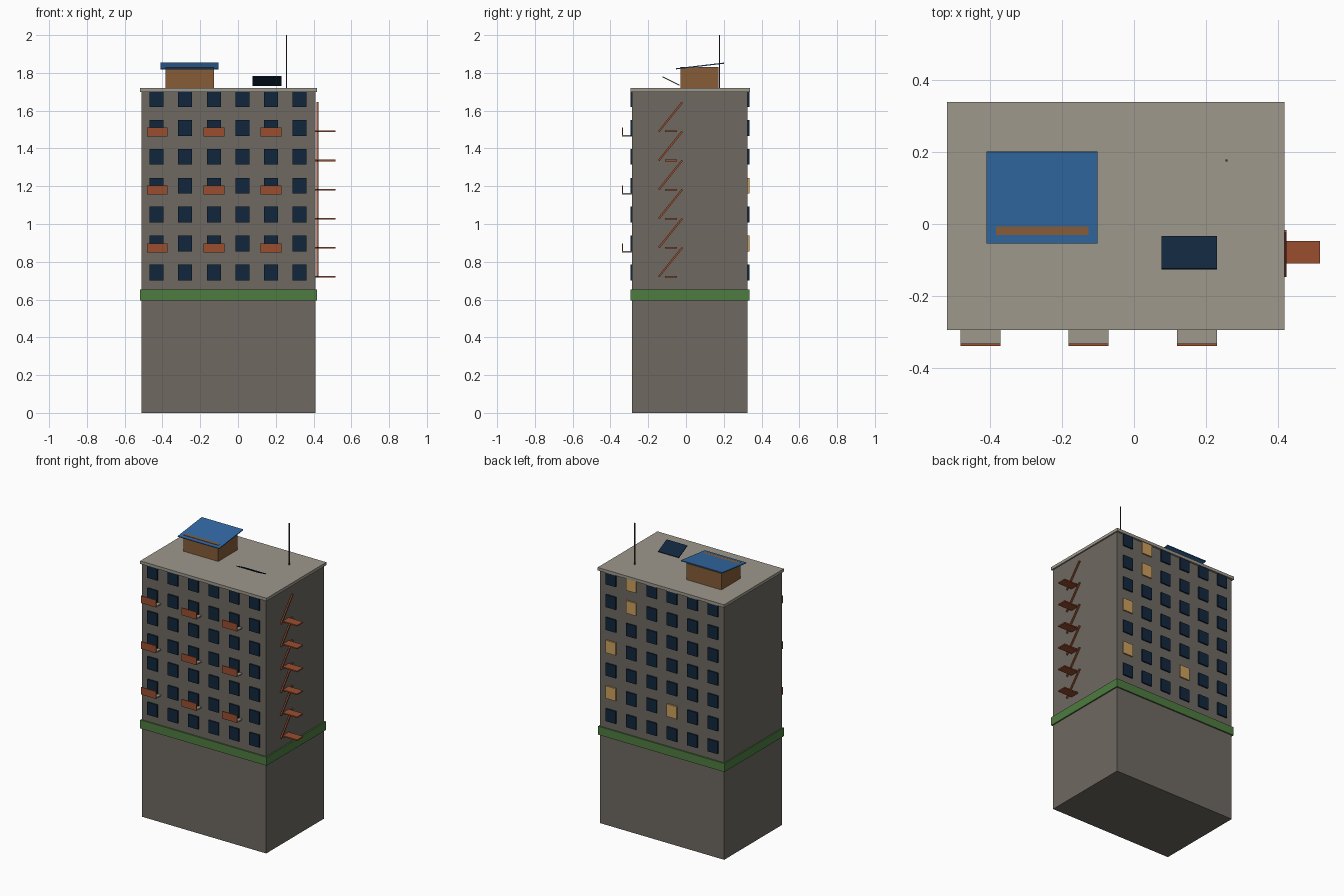
import bpy, math
from mathutils import Vector

if "Cube" in bpy.data.objects:
    bpy.data.objects.remove(bpy.data.objects["Cube"])


def material(name, r, g, b):
    lin = [(c / 255 / 12.92) if c < 11 else ((c / 255 + 0.055) / 1.055) ** 2.4 for c in (r, g, b)]
    m = bpy.data.materials.new(name)
    m.diffuse_color = (*lin, 1)
    m.use_nodes = True
    m.node_tree.nodes["Principled BSDF"].inputs["Base Color"].default_value = m.diffuse_color
    return m


wall = material("wall_grey", 110, 105, 97)
slab = material("pale_concrete", 158, 152, 140)
green = material("band_green", 78, 124, 64)
glass = material("dark_glass", 17, 38, 60)
lit = material("lit_window", 205, 160, 95)
rust = material("rust_red", 154, 78, 48)
brown = material("hut_brown", 136, 92, 56)
blue = material("tarp_blue", 50, 106, 165)
dark = material("mast_dark", 70, 60, 56)

# Unit cube faces shared by every box
CORNERS = [(x, y, z) for x in (-.5, .5) for y in (-.5, .5) for z in (-.5, .5)]
FACES = [(0, 1, 3, 2), (4, 6, 7, 5), (0, 4, 5, 1), (2, 3, 7, 6), (0, 2, 6, 4), (1, 5, 7, 3)]


def box(name, lo, hi, mat, tilt=0.0):
    """Box between two corners, optionally tilted about the x axis through its centre."""
    lo, hi = Vector(lo), Vector(hi)
    size = hi - lo
    me = bpy.data.meshes.new(name)
    me.from_pydata([(c[0] * size.x, c[1] * size.y, c[2] * size.z) for c in CORNERS], [], FACES)
    me.materials.append(mat)
    ob = bpy.data.objects.new(name, me)
    ob.location = (lo + hi) / 2
    ob.rotation_euler.x = tilt
    bpy.context.collection.objects.link(ob)
    return ob


def sloped(name, x0, x1, start, end, thick, mat):
    """Thin plate running from start (y, z) to end (y, z)."""
    dy, dz = end[0] - start[0], end[1] - start[1]
    cy, cz, half = (start[0] + end[0]) / 2, (start[1] + end[1]) / 2, math.hypot(dy, dz) / 2
    return box(name, (x0, cy - half, cz - thick / 2), (x1, cy + half, cz + thick / 2),
               mat, math.atan2(dz, dy))


# Main block, green band and roof slab
X0, X1, Y0, Y1 = -0.512, 0.41, -0.286, 0.326
box("tower", (X0, Y0, 0), (X1, Y1, 1.705), wall)
box("green_band", (-0.52, -0.295, 0.595), (0.419, 0.335, 0.652), green)
box("roof_slab", (-0.52, -0.295, 1.70), (0.419, 0.339, 1.72), slab)

# Windows, front and back; a few back windows are lit (column, row)
LIT = {(4, 6), (4, 5), (5, 3), (5, 1), (2, 1)}
for row in range(7):
    z = 0.743 + 0.1532 * row
    top = min(z + 0.042, 1.702)
    for col in range(6):
        x = -0.431 + 0.1515 * col
        box("front_window", (x - 0.037, Y0 - 0.009, z - 0.042), (x + 0.037, Y0 + 0.002, top), glass)
        box("back_window", (x - 0.037, Y1 - 0.002, z - 0.042), (x + 0.037, Y1 + 0.009, top),
            lit if (col, row) in LIT else glass)

# Balconies: thin floor with a front railing panel
for z in (0.849, 1.156, 1.463):
    for x in (-0.483, -0.182, 0.12):
        box("balcony_floor", (x, -0.335, z), (x + 0.111, Y0, z + 0.008), slab)
        box("balcony_railing", (x, -0.339, z), (x + 0.111, -0.333, z + 0.049), rust)

# Fire escape: landings and inclined stair rails
for i in range(6):
    z = 0.721 + 0.1538 * i
    box("escape_landing", (X1 - 0.002, -0.11, z - 0.004), (0.517, -0.048, z + 0.004), rust)
    sloped("escape_stair", 0.416, 0.425, (-0.144, z), (-0.02, z + 0.154), 0.01, rust)

# Rooftop hut with a tilted blue roof
box("rooftop_hut", (-0.384, -0.03, 1.718), (-0.126, 0.173, 1.83), brown)
sloped("hut_roof", -0.41, -0.102, (-0.054, 1.8215), (0.201, 1.8515), 0.006, blue)

# Tilted solar panel and mast
sloped("solar_panel", 0.077, 0.231, (-0.125, 1.78), (-0.034, 1.734), 0.005, glass)
box("mast", (0.254, 0.174, 1.718), (0.26, 0.18, 2.0), dark)
